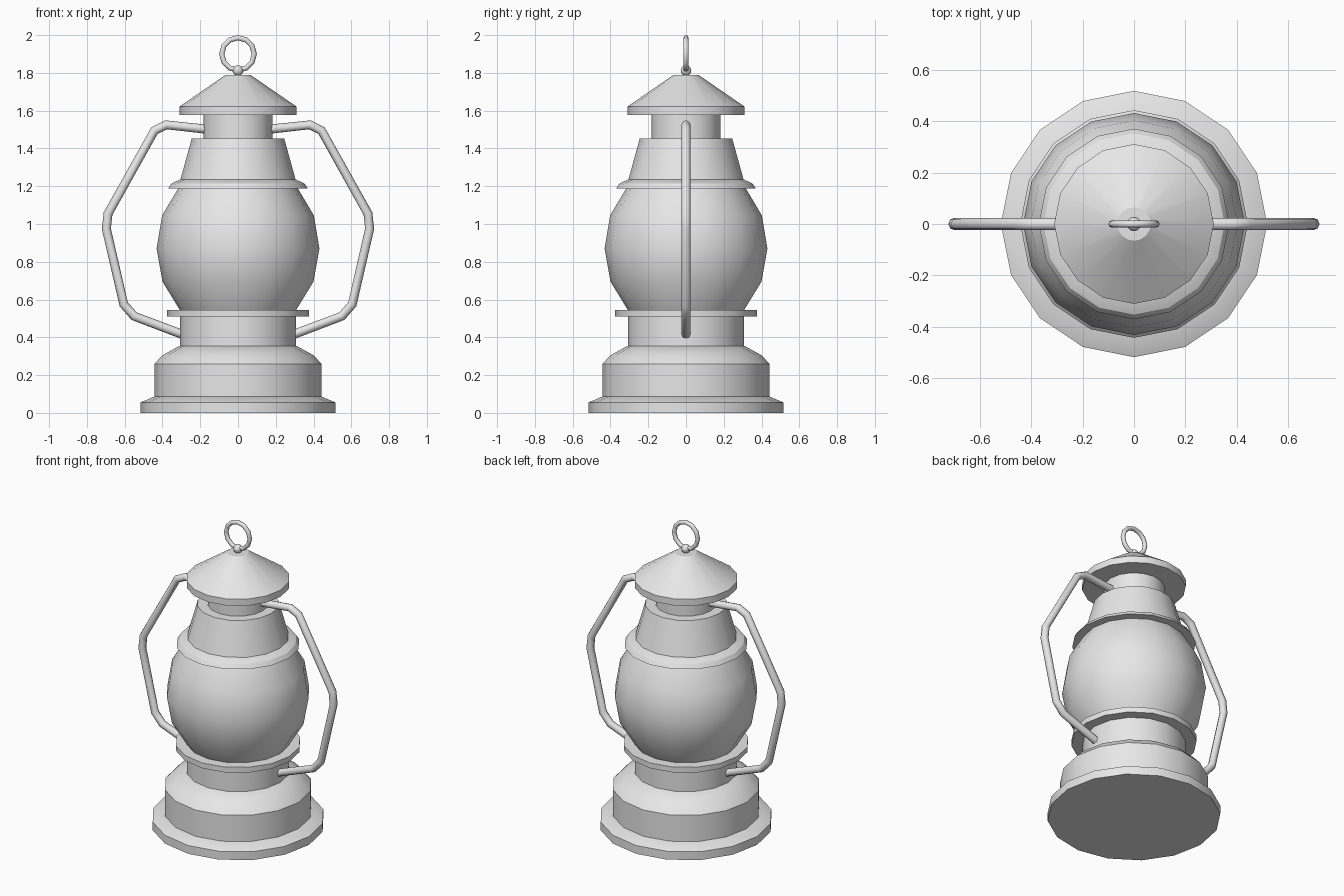
import bpy, bmesh, math
from mathutils import Matrix, Vector

if "Cube" in bpy.data.objects:
    bpy.data.objects.remove(bpy.data.objects["Cube"])

SIDES = 16

metal = bpy.data.materials.new("light_grey")
metal.use_nodes = True
metal.diffuse_color = (0.8, 0.8, 0.8, 1)
metal.node_tree.nodes["Principled BSDF"].inputs["Base Color"].default_value = (0.8, 0.8, 0.8, 1)


def finish(obj, angle=30):
    """Give the object its colour and smooth shading with sharp edges kept."""
    obj.data.materials.clear()
    obj.data.materials.append(metal)
    bpy.ops.object.select_all(action="DESELECT")
    obj.select_set(True)
    bpy.context.view_layer.objects.active = obj
    bpy.ops.object.shade_smooth_by_angle(angle=math.radians(angle))


def lathe(name, profile):
    """Turn a (radius, height) profile, listed bottom to top, into a capped solid."""
    bm = bmesh.new()
    rings = []
    for r, z in profile:
        rings.append([bm.verts.new(Matrix.Rotation(math.tau * i / SIDES, 3, "Z") @ Vector((r, 0, z)))
                      for i in range(SIDES)])
    for low, high in zip(rings, rings[1:]):
        for i in range(SIDES):
            j = (i + 1) % SIDES
            bm.faces.new((low[i], low[j], high[j], high[i]))
    bm.faces.new(rings[0][::-1])
    bm.faces.new(rings[-1])
    mesh = bpy.data.meshes.new(name)
    bm.to_mesh(mesh)
    bm.free()
    obj = bpy.data.objects.new(name, mesh)
    bpy.context.collection.objects.link(obj)
    finish(obj)


def tube(name, points, radius):
    """Sweep a round tube along a path in the XZ plane."""
    curve = bpy.data.curves.new(name, "CURVE")
    curve.dimensions = "3D"
    curve.bevel_depth = radius
    curve.bevel_resolution = 2
    curve.use_fill_caps = True
    spline = curve.splines.new("POLY")
    spline.points.add(len(points) - 1)
    for point, (x, z) in zip(spline.points, points):
        point.co = (x, 0, z, 1)
    obj = bpy.data.objects.new(name, curve)
    bpy.context.collection.objects.link(obj)
    bpy.ops.object.select_all(action="DESELECT")
    obj.select_set(True)
    bpy.context.view_layer.objects.active = obj
    bpy.ops.object.convert(target="MESH")
    finish(bpy.context.object, 50)


# Base and fuel tank
lathe("base_flange", [(.517, 0), (.517, .055), (.44, .088)])
lathe("fuel_tank", [(.442, .07), (.442, .26), (.4, .305), (.31, .355)])
lathe("burner_neck", [(.308, .34), (.308, .52)])
lathe("globe_plate", [(.375, .51), (.375, .545)])

# Glass globe
lathe("glass_globe", [(.305, .54), (.4, .695), (.431, .87), (.402, 1.045), (.31, 1.2)])

# Upper collar, hood and chimney
lathe("globe_collar", [(.37, 1.188), (.352, 1.215), (.29, 1.243)])
lathe("hood", [(.305, 1.235), (.245, 1.452)])
lathe("chimney", [(.183, 1.44), (.183, 1.6)])
lathe("cap", [(.31, 1.578), (.31, 1.622), (.065, 1.79)])

# Side tubes
half = [(.15, 1.5), (.38, 1.525), (.442, 1.495), (.688, 1.055), (.697, .975),
        (.605, .575), (.55, .512), (.28, .41)]
for side, sign in (("left", 1), ("right", -1)):
    tube(side + "_side_tube", [(sign * x, z) for x, z in half], .024)

# Hanging ring and its knob
bpy.ops.mesh.primitive_torus_add(major_segments=12, minor_segments=8, major_radius=.086,
                                 minor_radius=.014, location=(0, 0, 1.9),
                                 rotation=(math.pi / 2, 0, 0))
bpy.context.object.name = "hanging_ring"
finish(bpy.context.object, 60)
bpy.ops.mesh.primitive_uv_sphere_add(segments=12, ring_count=8, radius=.028, location=(0, 0, 1.812))
bpy.context.object.name = "ring_knob"
finish(bpy.context.object, 60)
